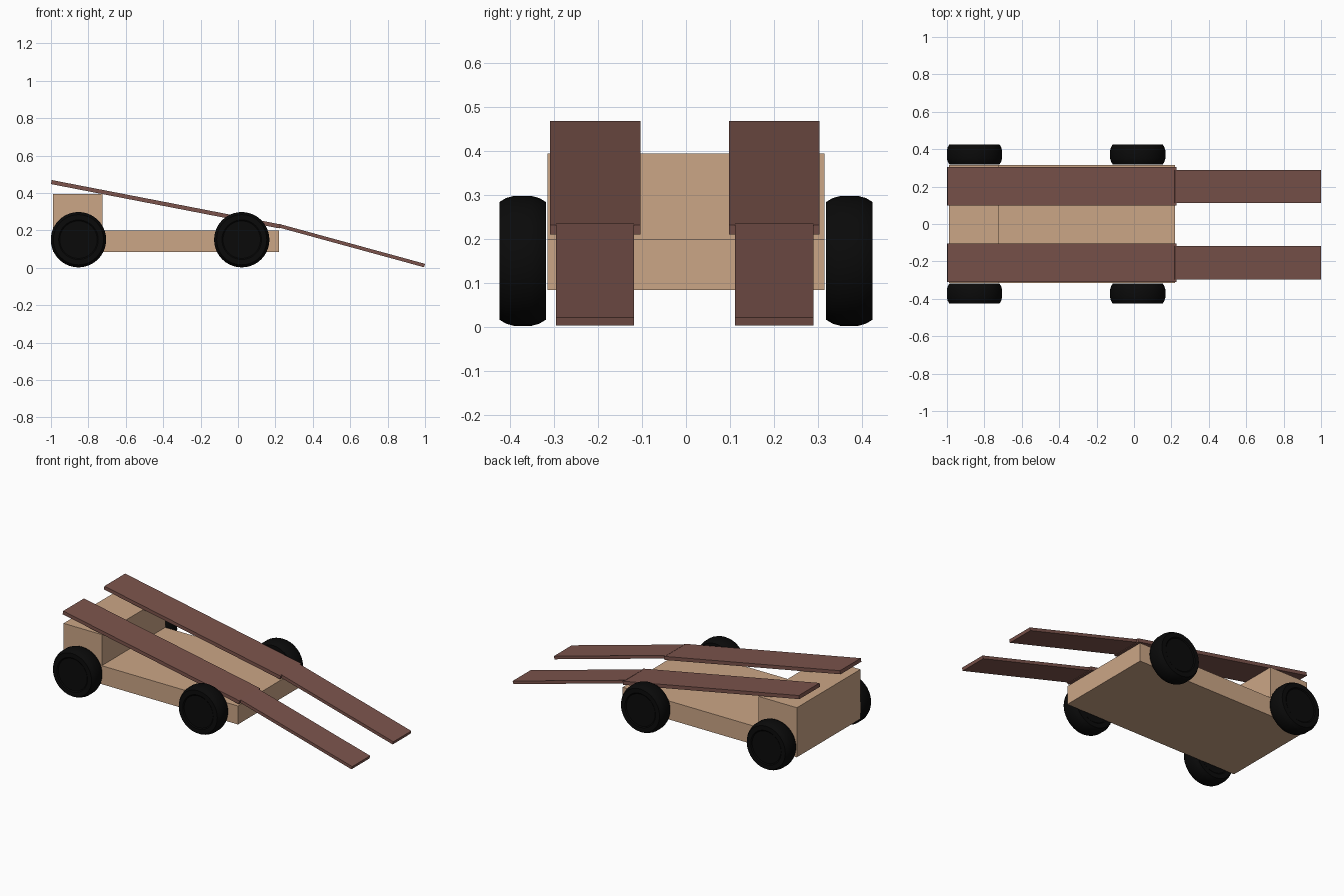
import bpy, bmesh, math
from mathutils import Vector

cube = bpy.data.objects.get("Cube")
if cube:
    bpy.data.objects.remove(cube, do_unlink=True)


def material(name, rgb):
    m = bpy.data.materials.new(name)
    m.use_nodes = True
    m.diffuse_color = (*rgb, 1)
    bsdf = next(n for n in m.node_tree.nodes if n.type == 'BSDF_PRINCIPLED')
    bsdf.inputs["Base Color"].default_value = (*rgb, 1)
    return m


TAN = material("tan_body", (0.60, 0.38, 0.24))
BROWN = material("brown_ramp", (0.20, 0.088, 0.072))
BLACK = material("black_tyre", (0.003, 0.003, 0.003))


def finish(name, bm, mat):
    bmesh.ops.recalc_face_normals(bm, faces=bm.faces)
    mesh = bpy.data.meshes.new(name)
    bm.to_mesh(mesh)
    bm.free()
    mesh.materials.append(mat)
    obj = bpy.data.objects.new(name, mesh)
    bpy.context.collection.objects.link(obj)
    return obj


def extrude_profile(name, points, y0, y1, mat):
    """Extrude a side outline of (x, z) points from y0 to y1."""
    bm = bmesh.new()
    face = bm.faces.new([bm.verts.new((x, y0, z)) for x, z in points])
    result = bmesh.ops.extrude_face_region(bm, geom=[face])
    verts = [v for v in result["geom"] if isinstance(v, bmesh.types.BMVert)]
    bmesh.ops.translate(bm, verts=verts, vec=(0, y1 - y0, 0))
    return finish(name, bm, mat)


def plank(name, start, end, thickness, y0, y1):
    """Sloping board; start and end lie on its top surface."""
    a, b = Vector(start), Vector(end)
    d = (b - a).normalized()
    down = Vector((d.y, -d.x)) * thickness
    extrude_profile(name, [a, b, b + down, a + down], y0, y1, BROWN)


def wheel(name, x, y):
    """Tyre spun around the y axis, with a shallow recess on each side."""
    half = [(0, 0.048), (0.100, 0.048), (0.106, 0.053), (0.134, 0.053),
            (0.143, 0.038), (0.148, 0.020)]
    outline = half + [(r, -w) for r, w in reversed(half)]
    bm = bmesh.new()
    verts = [bm.verts.new((r, w, 0)) for r, w in outline]
    edges = [bm.edges.new(pair) for pair in zip(verts, verts[1:])]
    bmesh.ops.spin(bm, geom=verts + edges, cent=(0, 0, 0), axis=(0, 1, 0),
                   angle=math.tau, steps=40, use_merge=False)
    bmesh.ops.remove_doubles(bm, verts=bm.verts, dist=0.0005)
    obj = finish(name, bm, BLACK)
    obj.location = (x, y, 0.15)
    bpy.ops.object.select_all(action='DESELECT')
    obj.select_set(True)
    bpy.context.view_layer.objects.active = obj
    bpy.ops.object.shade_smooth_by_angle(angle=math.radians(30))


# Flat bed with raised block at one end
extrude_profile("chassis", [(-0.99, 0.084), (0.22, 0.084), (0.22, 0.20),
                            (-0.725, 0.20), (-0.725, 0.395), (-0.99, 0.395)],
                -0.315, 0.315, TAN)

# Two tracks, each an upper board and a narrower loading ramp
for side, centre in (("front", -0.207), ("back", 0.201)):
    plank(side + "_track", (-0.996, 0.469), (0.227, 0.232), 0.022,
          centre - 0.103, centre + 0.103)
    plank(side + "_ramp", (0.218, 0.235), (1.0, 0.021), 0.019,
          centre - 0.089, centre + 0.089)

# Four wheels
for side, y in (("front", -0.372), ("back", 0.372)):
    wheel(side + "_wheel_block_end", -0.853, y)
    wheel(side + "_wheel_ramp_end", 0.02, y)
